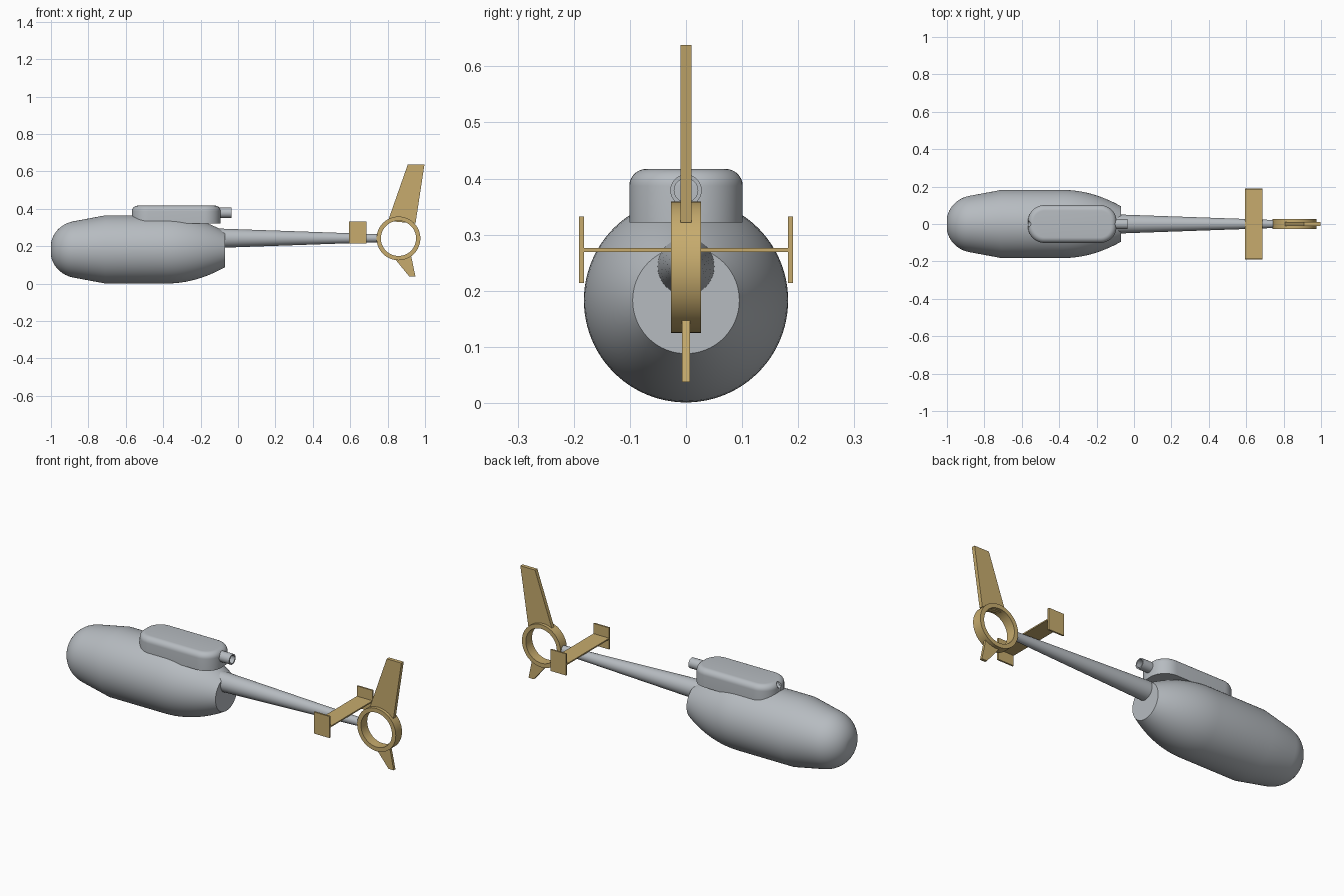
import bpy, bmesh, math
from mathutils import Matrix, Vector

if "Cube" in bpy.data.objects:
    bpy.data.objects.remove(bpy.data.objects["Cube"], do_unlink=True)


def material(name, rgb):
    m = bpy.data.materials.new(name)
    m.use_nodes = True
    m.diffuse_color = (*rgb, 1)
    m.node_tree.nodes["Principled BSDF"].inputs["Base Color"].default_value = (*rgb, 1)
    return m


GREY = material("light grey", (0.47, 0.50, 0.53))
TAN = material("tan", (0.57, 0.41, 0.155))


def finish(name, bm, mat, smooth=True):
    bmesh.ops.recalc_face_normals(bm, faces=bm.faces)
    mesh = bpy.data.meshes.new(name)
    bm.to_mesh(mesh)
    bm.free()
    mesh.materials.append(mat)
    ob = bpy.data.objects.new(name, mesh)
    bpy.context.collection.objects.link(ob)
    bpy.ops.object.select_all(action="DESELECT")
    ob.select_set(True)
    bpy.context.view_layer.objects.active = ob
    if smooth:
        bpy.ops.object.shade_smooth_by_angle(angle=math.radians(30))
    return ob


def lathe(name, profile, centre, mat, axis="X", closed=False, sides=64):
    """Spin (along, radius) points about an axis through centre."""
    bm = bmesh.new()
    rows = []
    for a, r in profile:
        row = []
        for i in range(sides):
            t = math.tau * i / sides
            u, v = r * math.cos(t), r * math.sin(t)
            p = Vector((a, u, v)) if axis == "X" else Vector((u, a, v))
            row.append(bm.verts.new(p + Vector(centre)))
        rows.append(row)
    pairs = list(zip(rows, rows[1:]))
    if closed:
        pairs.append((rows[-1], rows[0]))
    else:
        bm.faces.new(rows[0])
        bm.faces.new(rows[-1])
    for p, q in pairs:
        for i in range(sides):
            j = (i + 1) % sides
            bm.faces.new((p[i], p[j], q[j], q[i]))
    return finish(name, bm, mat)


def prism(name, outline, half, mat):
    """Extrude an x-z outline symmetrically along y."""
    bm = bmesh.new()
    face = bm.faces.new([bm.verts.new((x, -half, z)) for x, z in outline])
    new = bmesh.ops.extrude_face_region(bm, geom=[face])["geom"]
    bmesh.ops.translate(bm, vec=(0, 2 * half, 0),
                        verts=[v for v in new if isinstance(v, bmesh.types.BMVert)])
    return finish(name, bm, mat, smooth=False)


def box(name, lo, hi, mat):
    lo, hi = Vector(lo), Vector(hi)
    bm = bmesh.new()
    bmesh.ops.create_cube(bm, size=1, matrix=Matrix.Translation((lo + hi) / 2)
                          @ Matrix.Diagonal((*(hi - lo), 1)))
    return finish(name, bm, mat, smooth=False)


# Fuselage: rounded nose, taper, barrel, curved rear and flat end
nose = []
for i in range(13):
    t = math.radians(78 * i / 12)
    nose.append((-0.88 - 0.12 * math.cos(t) + 0.025 * i / 12, 0.033 + 0.12 * math.sin(t)))
rear = [(-0.38 + 0.31 * i / 12, 0.182 - 0.087 * (i / 12) ** 2) for i in range(13)]
lathe("fuselage", nose + [(-0.71, 0.182)] + rear, (0, 0, 0.183), GREY, sides=96)

# Tail boom
lathe("tail_boom", [(-0.2, 0.055), (0.76, 0.021)], (0, 0, 0.243), GREY, sides=48)

# Engine pod: rounded plan, rounded upper edge, intake drilled in the front
bm = bmesh.new()
plan = []
corner = 0.088
for k, (cx, cy) in enumerate(((-0.093, 0.101), (-0.567, 0.101), (-0.567, -0.101), (-0.093, -0.101))):
    sx, sy = (1 if k in (0, 3) else -1), (1 if k < 2 else -1)
    for i in range(13):
        t = math.radians(90 * k + 90 * i / 12)
        plan.append((cx - sx * corner + corner * math.cos(t),
                     cy - sy * corner + corner * math.sin(t)))
base = bm.faces.new([bm.verts.new((x, y, 0.322)) for x, y in plan])
new = bmesh.ops.extrude_face_region(bm, geom=[base])["geom"]
bmesh.ops.translate(bm, vec=(0, 0, 0.095),
                    verts=[v for v in new if isinstance(v, bmesh.types.BMVert)])
rim = [e for e in bm.edges if all(v.co.z > 0.4 for v in e.verts)]
bmesh.ops.bevel(bm, geom=rim, offset=0.03, segments=8, profile=0.5, affect="EDGES")
pod = finish("engine_pod", bm, GREY)

cutter = lathe("intake_cutter", [(-0.6, 0.015), (-0.5, 0.015)], (0, 0, 0.398), GREY, sides=24)
cutter.hide_render = True
cut = pod.modifiers.new("intake", "BOOLEAN")
cut.operation, cut.object, cut.solver = "DIFFERENCE", cutter, "EXACT"
bpy.context.view_layer.objects.active = pod
bpy.ops.object.modifier_apply(modifier=cut.name)
bpy.data.objects.remove(cutter, do_unlink=True)

# Hollow exhaust pipe
lathe("exhaust_pipe", [(-0.13, 0.028), (-0.034, 0.028), (-0.034, 0.021), (-0.13, 0.021)],
      (0, 0, 0.379), GREY, closed=True, sides=32)

# Tail rotor ring
lathe("tail_ring", [(-0.027, 0.117), (0.027, 0.117), (0.027, 0.094), (-0.027, 0.094)],
      (0.858, 0, 0.242), TAN, axis="Y", closed=True)

# Fins above and below the ring
prism("upper_fin", [(0.802, 0.335), (0.949, 0.322), (0.997, 0.638), (0.908, 0.638)], 0.01, TAN)
prism("lower_fin", [(0.83, 0.143), (0.917, 0.037), (0.949, 0.037), (0.925, 0.152)], 0.0075, TAN)

# Tailplane with end plates
box("tailplane", (0.593, -0.185, 0.269), (0.688, 0.185, 0.276), TAN)
for side, name in ((1, "left_end_plate"), (-1, "right_end_plate")):
    y0, y1 = sorted((side * 0.182, side * 0.191))
    box(name, (0.593, y0, 0.214), (0.688, y1, 0.332), TAN)
